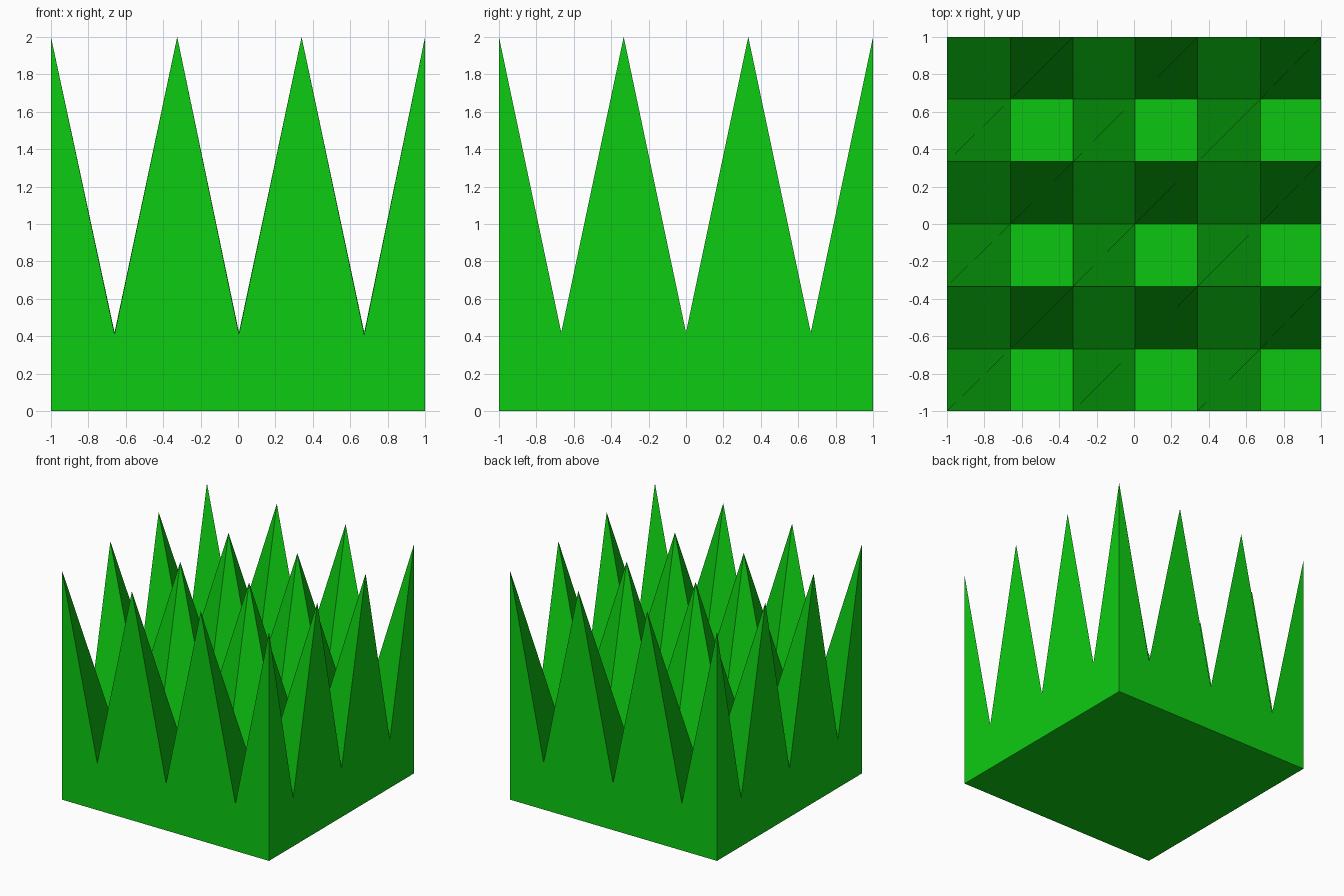
import bpy, bmesh

if "Cube" in bpy.data.objects:
    bpy.data.objects.remove(bpy.data.objects["Cube"])

# Uneven grid lines and heights of the spike field
XS = [-1, -0.66, -0.325, 0.005, 0.34, 0.675, 1]
YS = [-1, -0.667, -0.333, 0, 0.333, 0.667, 1]
N = len(XS)


def height(i, j):
    if i % 2 == 0 and j % 2 == 0:
        return 2.0
    return 0.42 if j % 2 else 0.41


bm = bmesh.new()

# Spiky top: quads starting at the lower left corner
top = [[bm.verts.new((x, y, height(i, j))) for j, y in enumerate(YS)]
       for i, x in enumerate(XS)]
for i in range(N - 1):
    for j in range(N - 1):
        bm.faces.new((top[i][j], top[i + 1][j], top[i + 1][j + 1], top[i][j + 1]))

# Base corners, counter-clockwise from above
base = [bm.verts.new((x, y, 0)) for x, y in ((-1, -1), (1, -1), (1, 1), (-1, 1))]
bm.faces.new(base[::-1])

# Flat zigzag walls around the four sides
rims = [
    [top[i][0] for i in range(N)],
    [top[N - 1][j] for j in range(N)],
    [top[i][N - 1] for i in reversed(range(N))],
    [top[0][j] for j in reversed(range(N))],
]
for k, rim in enumerate(rims):
    bm.faces.new([base[k], base[(k + 1) % 4]] + rim[::-1])

mesh = bpy.data.meshes.new("grass_block")
bm.to_mesh(mesh)
bm.free()

# Green material
green = bpy.data.materials.new("grass_green")
green.diffuse_color = (0.004, 0.60, 0.006, 1)
green.use_nodes = True
green.node_tree.nodes["Principled BSDF"].inputs["Base Color"].default_value = green.diffuse_color
mesh.materials.append(green)

grass = bpy.data.objects.new("grass_block", mesh)
bpy.context.collection.objects.link(grass)
